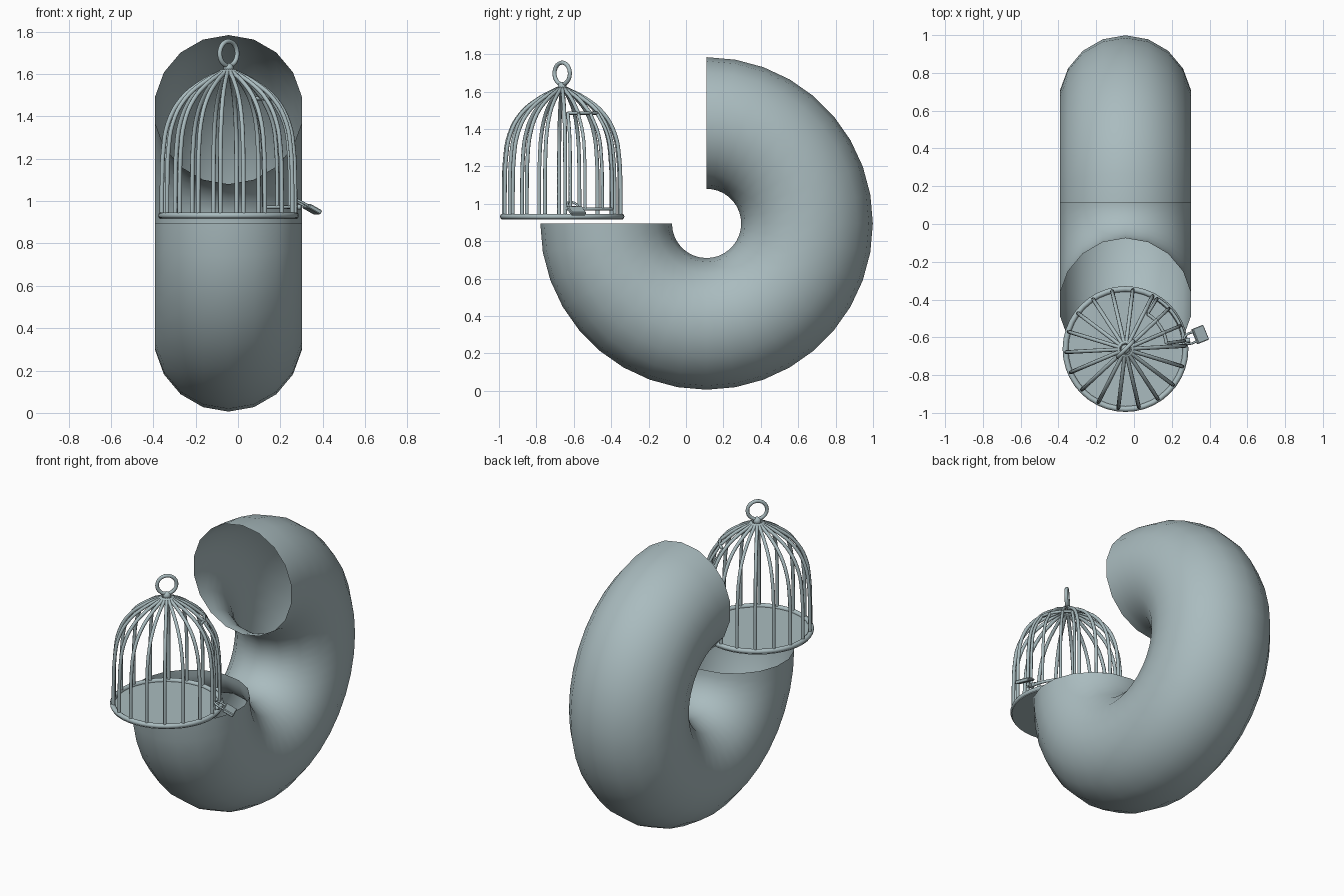
import bpy, bmesh, math
from mathutils import Vector, Matrix

old = bpy.data.objects.get("Cube")
if old:
    bpy.data.objects.remove(old, do_unlink=True)

COL = (0.40, 0.50, 0.52, 1)
mat = bpy.data.materials.new("grey blue")
mat.use_nodes = True
mat.diffuse_color = COL
mat.node_tree.nodes["Principled BSDF"].inputs["Base Color"].default_value = COL

CX, CY = -0.045, -0.662          # cage axis


def finish(bm, name, smooth=True):
    me = bpy.data.meshes.new(name)
    bm.to_mesh(me)
    bm.free()
    for p in me.polygons:
        p.use_smooth = smooth
    ob = bpy.data.objects.new(name, me)
    bpy.context.collection.objects.link(ob)
    me.materials.append(mat)
    return ob


def arc_tube(name, center, R, r, a0, a1, major, minor, u, v):
    """Circle section swept round an arc in the plane of u and v."""
    u, v, c = Vector(u).normalized(), Vector(v).normalized(), Vector(center)
    n = u.cross(v)
    closed = abs(a1 - a0) >= 359.9
    bm = bmesh.new()
    rings = []
    for i in range(major if closed else major + 1):
        a = math.radians(a0 + (a1 - a0) * i / major)
        d = u * math.cos(a) + v * math.sin(a)
        ring = []
        for j in range(minor):
            b = 2 * math.pi * j / minor
            ring.append(bm.verts.new(c + d * (R + r * math.cos(b)) + n * r * math.sin(b)))
        rings.append(ring)
    for i in range(major):
        A, B = rings[i], rings[(i + 1) % len(rings)]
        for j in range(minor):
            k = (j + 1) % minor
            bm.faces.new((A[j], B[j], B[k], A[k]))
    return finish(bm, name)


def wire(name, paths, r, smooth_path=True):
    """Round wires through lists of points."""
    cu = bpy.data.curves.new(name, "CURVE")
    cu.dimensions = "3D"
    cu.bevel_depth = r
    cu.bevel_resolution = 2
    cu.resolution_u = 4
    cu.use_fill_caps = True
    for pts in paths:
        if smooth_path:
            s = cu.splines.new("BEZIER")
            s.bezier_points.add(len(pts) - 1)
            for bp, p in zip(s.bezier_points, pts):
                bp.co = p
                bp.handle_left_type = bp.handle_right_type = "AUTO"
        else:
            s = cu.splines.new("POLY")
            s.points.add(len(pts) - 1)
            for sp, p in zip(s.points, pts):
                sp.co = (*p, 1)
        s.use_smooth = True
    ob = bpy.data.objects.new(name, cu)
    bpy.context.collection.objects.link(ob)
    cu.materials.append(mat)
    return ob


def polar(r, deg, z):
    a = math.radians(deg)
    return (CX + r * math.cos(a), CY + r * math.sin(a), z)


# Open three-quarter ring tube, missing its upper front quarter
arc_tube("ring_tube", (CX, 0.11, 0.895), 0.537, 0.352, 90, -180, 27, 18,
         (0, 1, 0), (0, 0, 1))

# Cage floor and rim
bm = bmesh.new()
bmesh.ops.create_cone(bm, cap_ends=True, segments=40, radius1=0.325, radius2=0.325, depth=0.014,
                      matrix=Matrix.Translation((CX, CY, 0.922)))
finish(bm, "cage_floor", False)
arc_tube("cage_rim", (CX, CY, 0.932), 0.318, 0.015, 0, 360, 40, 10, (1, 0, 0), (0, 1, 0))

# Cage bars, with a gap left for the door
PROFILE = [(0.315, 0.93), (0.314, 1.10), (0.308, 1.24), (0.285, 1.37),
           (0.225, 1.48), (0.13, 1.56), (0.025, 1.615)]


def bar_radius(z):
    for (ra, za), (rb, zb) in zip(PROFILE, PROFILE[1:]):
        if z <= zb:
            return ra + (rb - ra) * (z - za) / (zb - za)
    return PROFILE[-1][0]


angles = [3 + 20 * k for k in range(18)]
door_angles = (23, 43)
wire("cage_bars", [[polar(r, a, z) for r, z in PROFILE]
                   for a in angles if a not in door_angles], 0.0105)
# Short stubs of the two bars above the door
wire("bars_above_door", [[polar(r, a, z) for r, z in PROFILE[4:]] for a in door_angles], 0.0105)

# Door frame that follows the cage wall
LOW, HIGH = 0.972, 1.485
heights = [LOW, 1.10, 1.24, 1.37, HIGH]
door = []
for z in (LOW, HIGH):
    door.append([polar(bar_radius(z), 8 + 50 * i / 6, z) for i in range(7)])
for a in (8, 23, 43, 58):
    door.append([polar(bar_radius(z), a, z) for z in heights])
wire("door_frame", door, 0.009)

# Top collar, knob and hanging loop
arc_tube("top_collar", (CX, CY, 1.61), 0.035, 0.011, 0, 360, 20, 8, (1, 0, 0), (0, 1, 0))
bm = bmesh.new()
bmesh.ops.create_uvsphere(bm, u_segments=16, v_segments=10, radius=0.024,
                          matrix=Matrix.Translation((CX, CY, 1.628)))
finish(bm, "top_knob")
arc_tube("hanging_loop", (CX, CY, 1.697), 0.058, 0.011, 0, 360, 28, 10, (1, 1, 0), (0, 0, 1))

# Padlock sticking out from the door corner
lock = (Matrix.Translation((0.35, -0.585, 0.962)) @ Matrix.Rotation(math.radians(22), 4, "Z")
        @ Matrix.Rotation(math.radians(28), 4, "Y"))
bm = bmesh.new()
bmesh.ops.create_cube(bm, size=1, matrix=lock @ Matrix.Diagonal((0.07, 0.085, 0.022, 1)))
bmesh.ops.bevel(bm, geom=bm.edges[:], offset=0.004, segments=1, affect="EDGES")
finish(bm, "padlock_body", False)
shackle = [(-0.03, -0.026, 0), (-0.075, -0.026, 0), (-0.098, -0.013, 0), (-0.104, 0, 0),
           (-0.098, 0.013, 0), (-0.075, 0.026, 0), (-0.03, 0.026, 0)]
wire("padlock_shackle", [[lock @ Vector(p) for p in shackle]], 0.006)
# Latch rod between the door and the rim
wire("door_latch", [[polar(0.315, 3, 0.975), polar(0.315, 14, 0.975)],
                    [polar(0.30, 8, 0.972), polar(0.345, 8, 0.972)]], 0.012, False)
